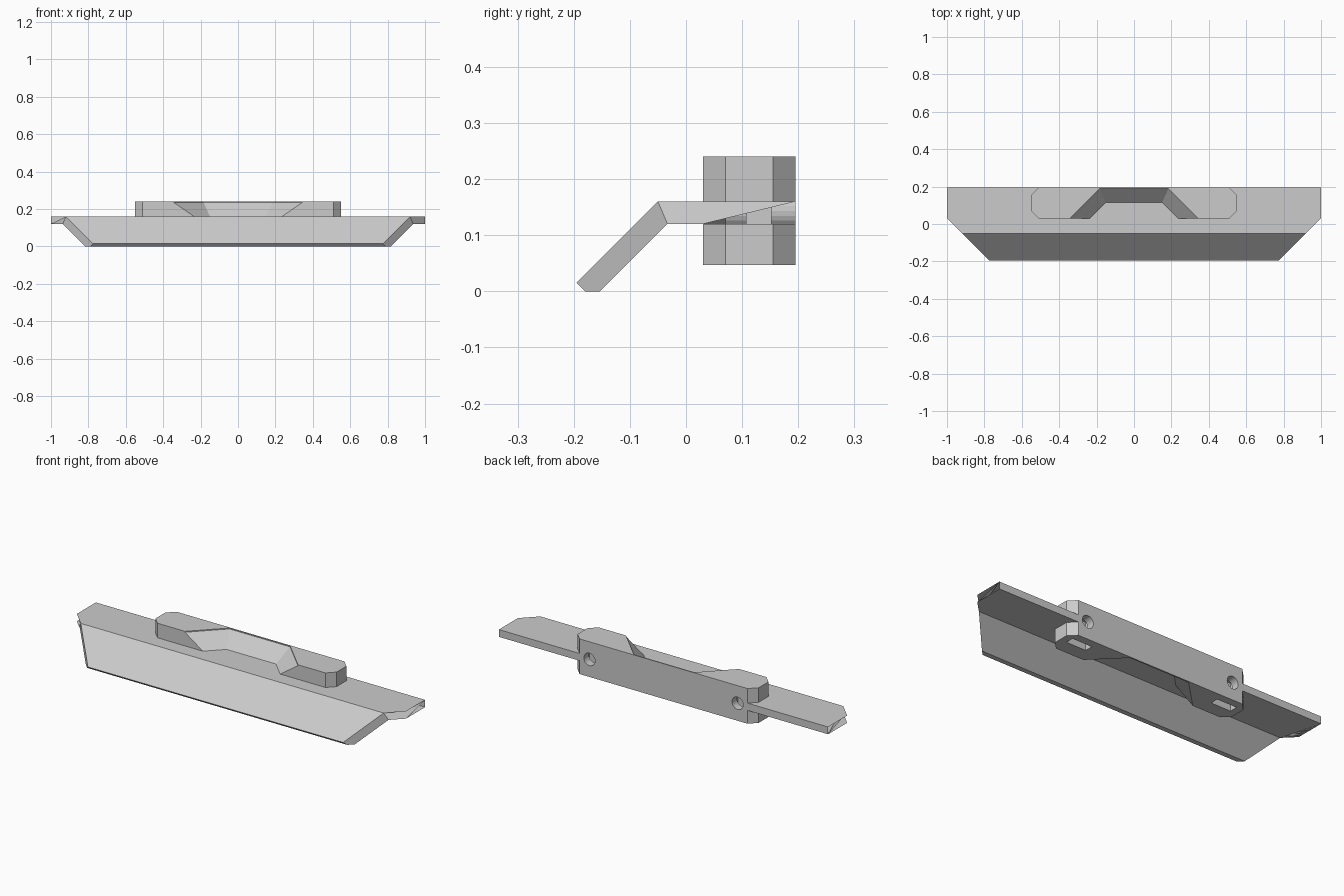
import bpy, bmesh, math

if "Cube" in bpy.data.objects:
    bpy.data.objects.remove(bpy.data.objects["Cube"])


def make(name, rings, closed_caps=True):
    """Loft a stack of equal-length vertex rings into a closed solid."""
    bm = bmesh.new()
    vs = [[bm.verts.new(p) for p in r] for r in rings]
    n = len(rings[0])
    for a, b in zip(vs, vs[1:]):
        for i in range(n):
            j = (i + 1) % n
            bm.faces.new((a[i], a[j], b[j], b[i]))
    bm.faces.new(vs[0][::-1])
    bm.faces.new(vs[-1])
    bmesh.ops.recalc_face_normals(bm, faces=bm.faces)
    me = bpy.data.meshes.new(name)
    bm.to_mesh(me)
    bm.free()
    ob = bpy.data.objects.new(name, me)
    bpy.context.collection.objects.link(ob)
    return ob


def combine(target, tool, op):
    """Apply a boolean and remove the tool object."""
    m = target.modifiers.new(op, 'BOOLEAN')
    m.operation, m.object, m.solver = op, tool, 'EXACT'
    bpy.context.view_layer.objects.active = target
    bpy.ops.object.modifier_apply(modifier=m.name)
    bpy.data.objects.remove(tool)


# mounting block with chamfered vertical corners
X, Y0, Y1, C = 0.55, 0.03, 0.195, 0.04
half = [(X - C, Y0), (X, Y0 + C), (X, Y1 - C), (X - C, Y1)]
plan = half + [(-x, y) for x, y in reversed(half)]
block = make("mounting_block", [[(x, y, z) for x, y in plan] for z in (0.047, 0.24)])


# sloped recesses in the front of the block, above and below the blade
def recess_ring(z, back, s):
    front = -0.05
    return [(-(s - front), front, z), (s - front, front, z),
            (s - back, back, z), (-(s - back), back, z)]


for base, d in ((0.16, 1), (0.12, -1)):
    cut = make("recess_cutter", [recess_ring(base, 0.115, 0.265),
                                 recess_ring(base + d * 0.075, 0.189, 0.373),
                                 recess_ring(base + d * 0.12, 0.189, 0.378)])
    combine(block, cut, 'DIFFERENCE')

# bent blade: profile in y/z, ends trimmed at 45 degrees in plan
profile = [(0.195, 0.16), (0.03, 0.16), (-0.05, 0.16), (-0.195, 0.015), (-0.18, 0),
           (-0.153, 0), (-0.033, 0.12), (0.03, 0.12), (0.195, 0.12)]
blade = make("bent_blade", [[(s * min(1, 0.97 + y), y, z) for y, z in profile]
                            for s in (-1, 1)])
combine(blade, block, 'UNION')

# screw holes from the back and nut slots from below
for s in (-1, 1):
    x = s * 0.45
    circle = [(x + 0.034 * math.cos(a), 0.143 + 0.034 * math.sin(a))
              for a in (i * math.tau / 24 for i in range(24))]
    hole = make("hole_cutter", [[(px, y, pz) for px, pz in circle] for y in (0.07, 0.3)])
    combine(blade, hole, 'DIFFERENCE')
    slot = make("slot_cutter", [[(x + i * 0.06, y, z) for i, y in
                                 ((-1, 0.107), (1, 0.107), (1, 0.152), (-1, 0.152))]
                                for z in (0.0, 0.2)])
    combine(blade, slot, 'DIFFERENCE')

blade.name = "blade_with_mount"
